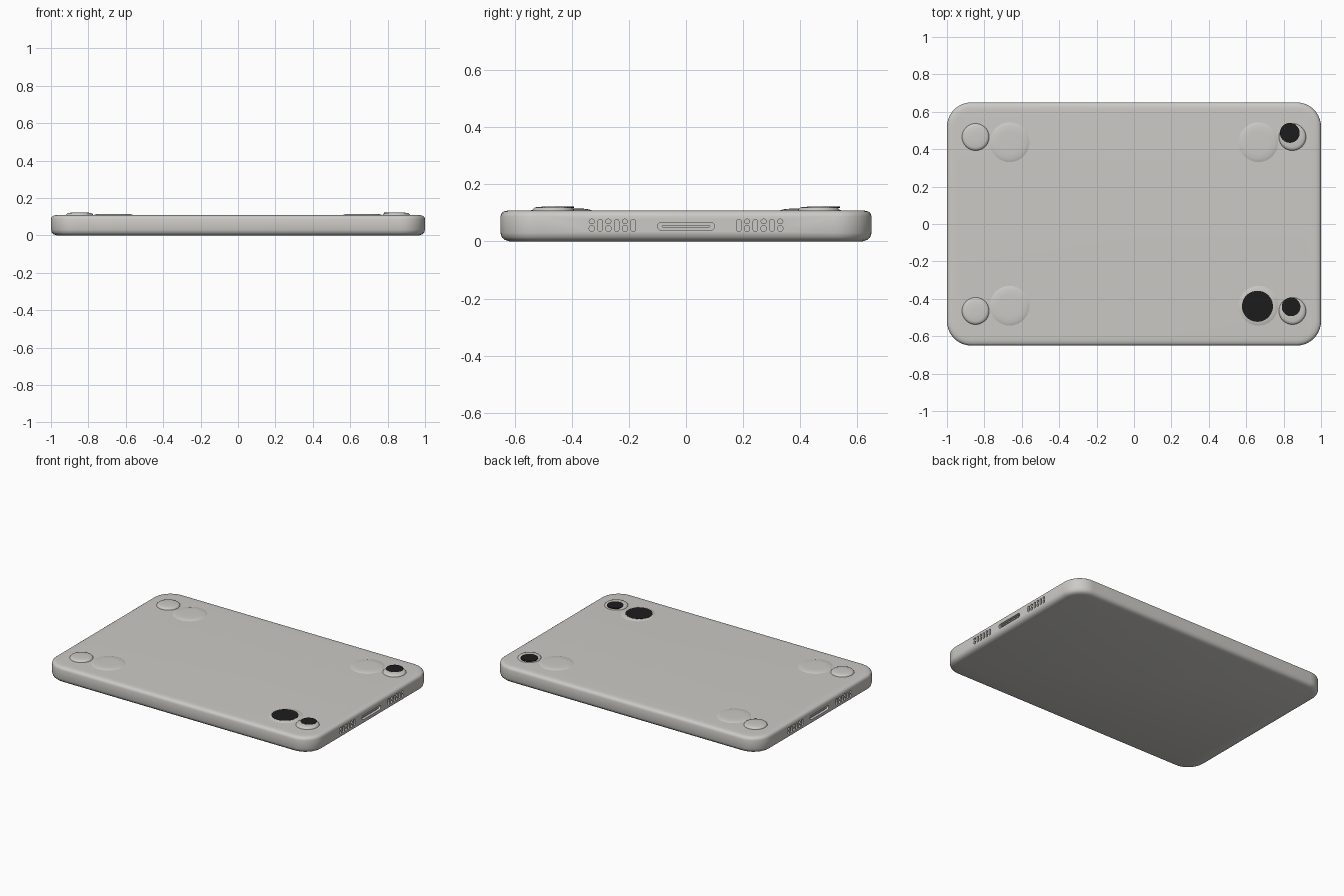
import bpy, bmesh, math

if "Cube" in bpy.data.objects:
    bpy.data.objects.remove(bpy.data.objects["Cube"])


def material(name, rgb):
    m = bpy.data.materials.new(name)
    m.diffuse_color = (*rgb, 1)
    m.use_nodes = True
    m.node_tree.nodes["Principled BSDF"].inputs["Base Color"].default_value = m.diffuse_color
    return m


GREY = material("warm light grey", (0.60, 0.59, 0.56))
BLACK = material("black", (0.012, 0.012, 0.012))


def loft(name, rings, mat, smooth=True):
    """Skin a stack of closed rings and cap both ends."""
    bm = bmesh.new()
    vs = [[bm.verts.new(p) for p in ring] for ring in rings]
    n = len(vs[0])
    for a, b in zip(vs, vs[1:]):
        for i in range(n):
            j = (i + 1) % n
            bm.faces.new((a[i], a[j], b[j], b[i]))
    bm.faces.new(vs[0][::-1])
    bm.faces.new(vs[-1])
    bmesh.ops.recalc_face_normals(bm, faces=bm.faces)
    me = bpy.data.meshes.new(name)
    bm.to_mesh(me)
    bm.free()
    ob = bpy.data.objects.new(name, me)
    bpy.context.collection.objects.link(ob)
    me.materials.append(mat)
    if smooth:
        smooth_object(ob)
    return ob


def smooth_object(ob):
    bpy.ops.object.select_all(action='DESELECT')
    ob.select_set(True)
    bpy.context.view_layer.objects.active = ob
    bpy.ops.object.shade_smooth_by_angle(angle=math.radians(40))


def rounded(hx, hy, r, steps=10):
    """2D outline of a rounded rectangle."""
    pts = []
    for k, (sx, sy) in enumerate(((1, 1), (-1, 1), (-1, -1), (1, -1))):
        for i in range(steps + 1):
            a = math.pi / 2 * (k + i / steps)
            pts.append((sx * (hx - r) + r * math.cos(a),
                        sy * (hy - r) + r * math.sin(a)))
    return pts


def disc(name, x, y, profile, mat):
    ring = [2 * math.pi * i / 40 for i in range(40)]
    return loft(name, [[(x + r * math.cos(a), y + r * math.sin(a), z) for a in ring]
                       for r, z in profile], mat)


# Rounded slab: (inset, height) profile around the outline
profile = [(0.032, 0.0), (0.016, 0.005), (0.005, 0.014), (0.0, 0.03), (0.0, 0.088),
           (0.004, 0.099), (0.012, 0.105), (0.026, 0.108), (0.045, 0.109)]
body = loft("slab_body", [[(x, y, z) for x, y in rounded(1 - d, 0.65 - d, 0.13 - d)]
                          for d, z in profile], GREY, smooth=False)


# Recesses in both short ends: a long port and two vent groups
def cut(y, z, hy, hz, depth):
    pts = rounded(hy, hz, min(hy, hz) * 0.98, 4)
    for s in (-1, 1):
        c = loft("end_cutter", [[(s * x, y + py, z + pz) for py, pz in pts]
                                for x in (1 - depth, 1.05)], GREY, smooth=False)
        c.hide_render = True
        mod = body.modifiers.new("recess", 'BOOLEAN')
        mod.operation = 'DIFFERENCE'
        mod.solver = 'EXACT'
        mod.object = c
        cutters.append(c)


cutters = []
cut(0, 0.053, 0.10, 0.014, 0.02)
for side in (-1, 1):
    for i in range(6):
        y = side * (0.185 + i * 0.029)
        if i % 2:
            cut(y, 0.045, 0.009, 0.011, 0.012)
            cut(y, 0.070, 0.009, 0.008, 0.012)
        else:
            cut(y, 0.056, 0.008, 0.021, 0.012)

# Apply the recesses and remove the cutters
bpy.context.view_layer.update()
me = bpy.data.meshes.new_from_object(body.evaluated_get(bpy.context.evaluated_depsgraph_get()))
body.modifiers.clear()
body.data = me
for c in cutters:
    bpy.data.objects.remove(c)
smooth_object(body)

# Raised lip inside the port
loft_pts = rounded(0.085, 0.004, 0.0039, 4)
for s in (-1, 1):
    loft("port_tongue", [[(s * x, y, 0.053 + z) for y, z in loft_pts]
                         for x in (0.975, 0.994)], GREY)

# Corner pads: a small button and a low wide swelling at each corner
for sx in (-1, 1):
    for sy in (-1, 1):
        disc("corner_button", sx * 0.847, sy * 0.465,
             [(0.073, 0.104), (0.072, 0.112), (0.066, 0.118), (0.055, 0.121), (0.02, 0.122)], GREY)
        disc("wide_pad", sx * 0.665, sy * 0.437,
             [(0.112, 0.107), (0.10, 0.111), (0.088, 0.114), (0.06, 0.115)], GREY)

# Dark spots on three pads
for x, y, r, z in ((0.833, 0.487, 0.053, 0.1215), (0.84, -0.443, 0.050, 0.1215),
                   (0.66, -0.44, 0.083, 0.1145)):
    disc("dark_spot", x, y, [(r, z - 0.005), (r, z + 0.001)], BLACK)
